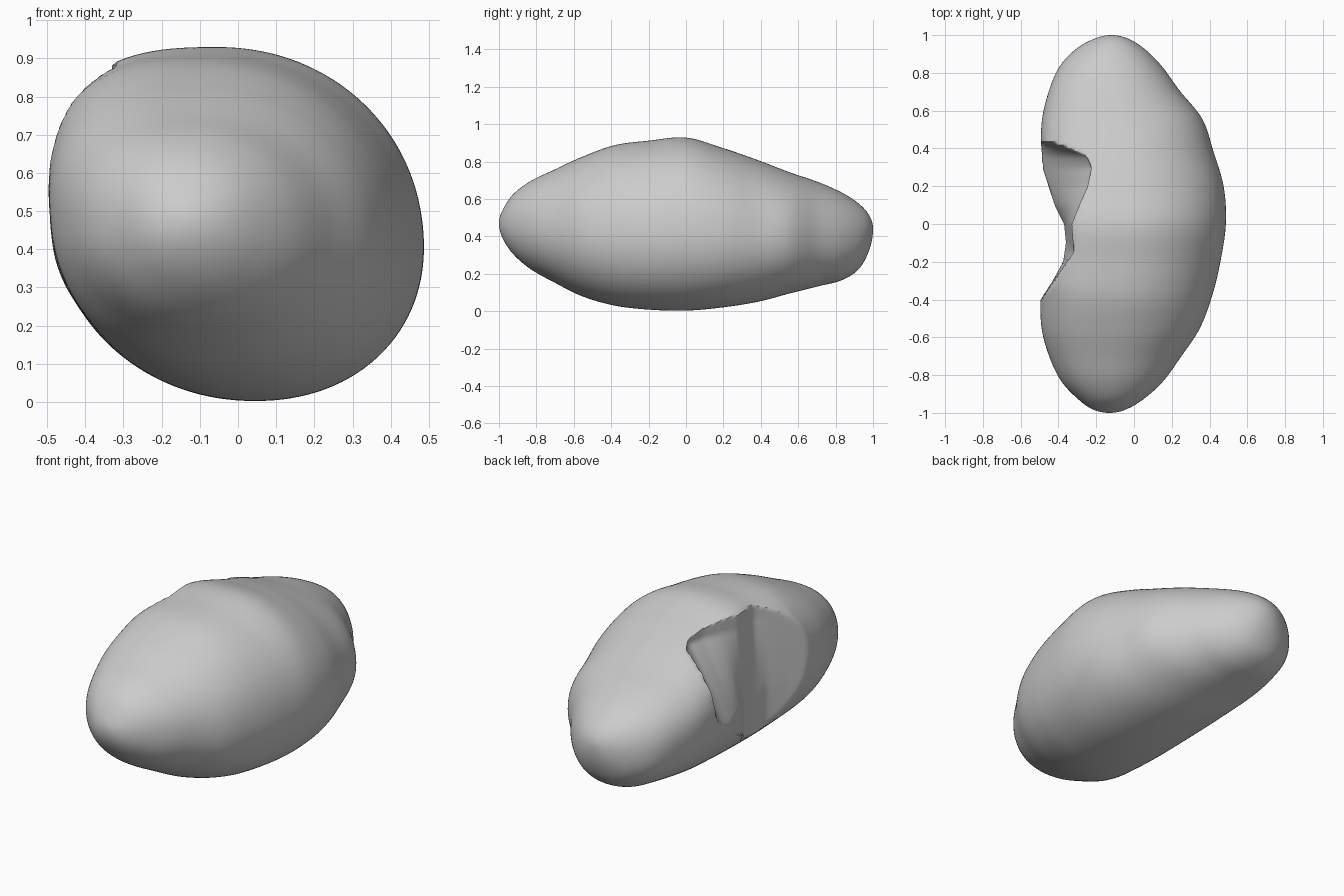
import bpy, bmesh, math

cube = bpy.data.objects.get("Cube")
if cube:
    bpy.data.objects.remove(cube, do_unlink=True)

STEPS = 10     # rings between two stations
AROUND = 128   # points on each ring

# Outline at evenly spaced angles from front tip to back tip: x min, x max, z min, z max
STATIONS = [
    (-.13, -.13, .47, .47), (-.22, -.04, .39, .54), (-.30, .055, .305, .625),
    (-.385, .155, .225, .695), (-.445, .245, .155, .755), (-.485, .345, .08, .825),
    (-.49, .41, .03, .887), (-.49, .455, .008, .912), (-.49, .483, .003, .928),
    (-.49, .472, .02, .873), (-.488, .418, .05, .808), (-.483, .36, .095, .742),
    (-.448, .24, .133, .69), (-.395, .15, .165, .635), (-.31, .06, .225, .575),
    (-.21, -.03, .33, .51), (-.12, -.12, .44, .44)]

# Side hollow, upper and lower rim: y, x
UPPER_RIM = [(-.44, -.52), (-.15, -.32), (0, -.33), (.1, -.29), (.2, -.245),
             (.3, -.225), (.36, -.25), (.41, -.34), (.48, -.55)]
LOWER_RIM = [(-.44, -.52), (-.3, -.43), (-.2, -.375), (-.1, -.36), (0, -.37),
             (.1, -.42), (.27, -.475), (.48, -.55)]


def clamp(v):
    return max(0.0, min(1.0, v))


def station(s):
    """Smoothly interpolated outline at station position s."""
    i = min(int(s), len(STATIONS) - 2)
    f = s - i
    b, c = STATIONS[i], STATIONS[i + 1]
    a = STATIONS[i - 1] if i else [2 * p - q for p, q in zip(b, c)]
    d = STATIONS[i + 2] if i + 2 < len(STATIONS) else [2 * q - p for p, q in zip(b, c)]
    return [q + .5 * f * (r - p + f * (2 * p - 5 * q + 4 * r - t
            + f * (3 * (q - r) + t - p))) for p, q, r, t in zip(a, b, c, d)]


def rim_x(rim, y):
    for (y0, x0), (y1, x1) in zip(rim, rim[1:]):
        if y0 <= y <= y1:
            return x0 + (x1 - x0) * (y - y0) / (y1 - y0)
    return -1.0


def ring_point(angle, y, outline):
    """Leaning rounded cross-section, fuller at the upper hollow side, cut by the hollow."""
    left, right, low, high = outline
    cx, cz = (left + right) / 2, (low + high) / 2
    c, s = math.cos(angle), math.sin(angle)
    middle = clamp(1.5 * (1 - abs(y)))
    power = 2.1 + .6 * middle if c < 0 and s > 0 else 2.1
    r = (abs(c) ** power + abs(s) ** power) ** (-1 / power)
    x = cx + c * r * (right - left) / 2 - .05 * middle * s
    z = cz + s * r * (high - low) / 2
    lower, upper = rim_x(LOWER_RIM, y), rim_x(UPPER_RIM, y)
    wall = lower + (upper - lower) * clamp((z - .4) / .4)
    return max(x, wall), y, z


# Bean-shaped body, lofted from front to back
bm = bmesh.new()
count = (len(STATIONS) - 1) * STEPS
rings = []
for k in range(1, count):
    y = -math.cos(math.pi * k / count)
    outline = station(k / STEPS)
    rings.append([bm.verts.new(ring_point(2 * math.pi * j / AROUND, y, outline))
                  for j in range(AROUND)])
for a, b in zip(rings, rings[1:]):
    for j in range(AROUND):
        n = (j + 1) % AROUND
        bm.faces.new((a[j], a[n], b[n], b[j]))

# Close both tips
for ring, y, tip in ((rings[0], -1, STATIONS[0]), (rings[-1], 1, STATIONS[-1])):
    pole = bm.verts.new((tip[0], y, tip[2]))
    for j in range(AROUND):
        bm.faces.new((ring[j], ring[(j + 1) % AROUND], pole))
bmesh.ops.recalc_face_normals(bm, faces=bm.faces)

mesh = bpy.data.meshes.new("bean_body")
bm.to_mesh(mesh)
bm.free()
body = bpy.data.objects.new("bean_body", mesh)
bpy.context.collection.objects.link(body)

# Single grey material
grey = bpy.data.materials.new("plain_grey")
grey.use_nodes = True
colour = (.6, .6, .6, 1)
grey.diffuse_color = colour
grey.node_tree.nodes["Principled BSDF"].inputs["Base Color"].default_value = colour
mesh.materials.append(grey)

# Smooth surface with a crisp hollow edge
bpy.ops.object.select_all(action='DESELECT')
body.select_set(True)
bpy.context.view_layer.objects.active = body
bpy.ops.object.shade_smooth_by_angle(angle=math.radians(35))
